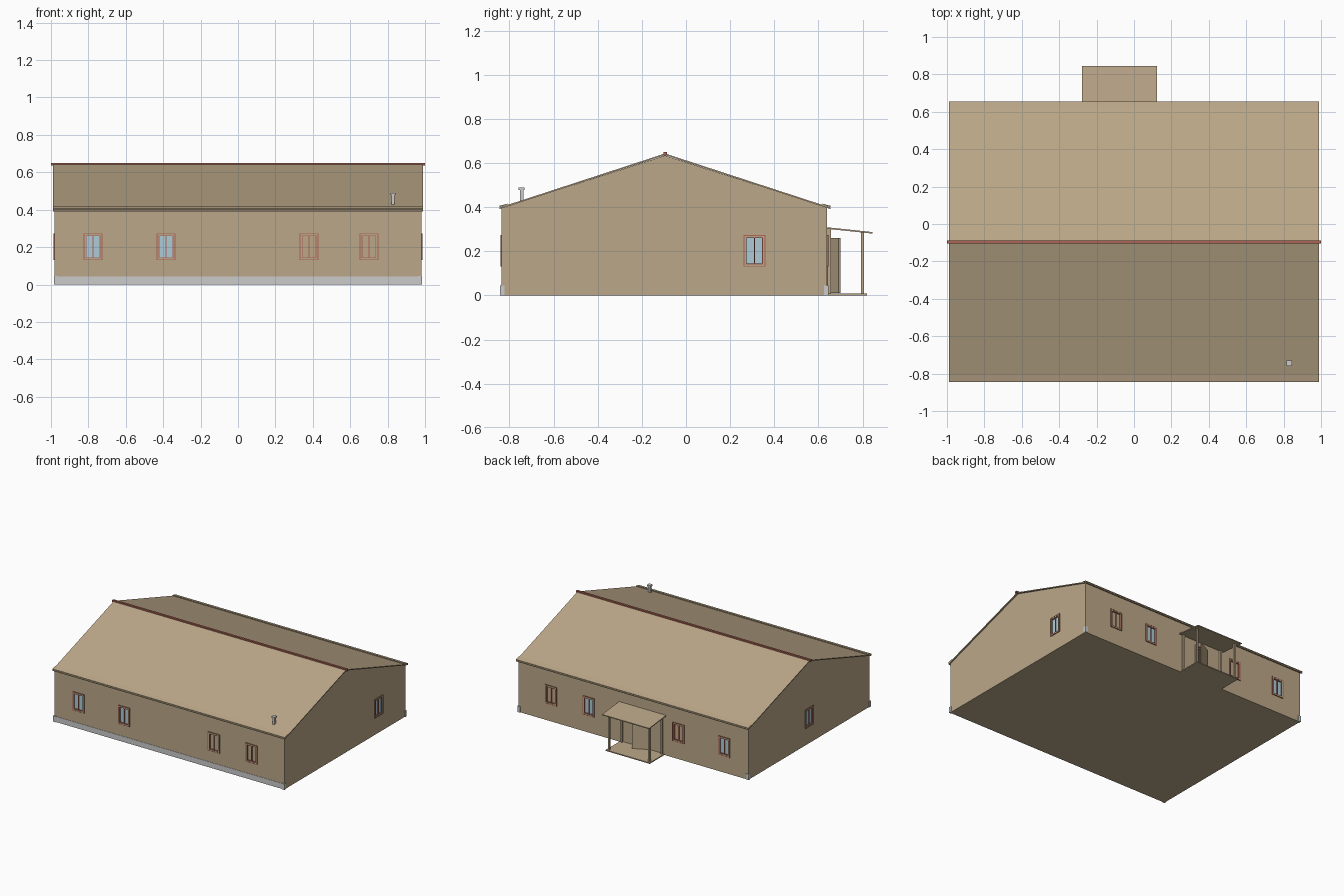
import bpy, bmesh, math
from mathutils import Matrix, Vector

if "Cube" in bpy.data.objects:
    bpy.data.objects.remove(bpy.data.objects["Cube"])


def material(name, rgb):
    m = bpy.data.materials.new(name)
    m.diffuse_color = (*rgb, 1)
    m.use_nodes = True
    m.node_tree.nodes["Principled BSDF"].inputs["Base Color"].default_value = m.diffuse_color
    return m


BEIGE = material("beige", (0.50, 0.39, 0.25))
RED = material("red trim", (0.42, 0.13, 0.09))
GLASS = material("glass", (0.42, 0.60, 0.68))


def finish(name, bm, mat=None, loc=(0, 0, 0), rot=0):
    bmesh.ops.recalc_face_normals(bm, faces=bm.faces)
    me = bpy.data.meshes.new(name)
    bm.to_mesh(me)
    bm.free()
    ob = bpy.data.objects.new(name, me)
    bpy.context.collection.objects.link(ob)
    ob.location, ob.rotation_euler.z = loc, rot
    if mat:
        me.materials.append(mat)
    return ob


def add_box(bm, b, matrix=None):
    x0, x1, y0, y1, z0, z1 = b
    m = Matrix.Translation(((x0 + x1) / 2, (y0 + y1) / 2, (z0 + z1) / 2)) @ \
        Matrix.Diagonal((x1 - x0, y1 - y0, z1 - z0, 1))
    bmesh.ops.create_cube(bm, size=1, matrix=(matrix or Matrix()) @ m)


def boxes(name, items, mat=None, loc=(0, 0, 0), rot=0):
    bm = bmesh.new()
    for b in items:
        add_box(bm, b)
    return finish(name, bm, mat, loc, rot)


def extrude_x(name, profile, x0, x1, mat=None):
    """Extrude a closed y-z profile along x."""
    bm = bmesh.new()
    f = bm.faces.new([bm.verts.new((x0, y, z)) for y, z in profile])
    g = bmesh.ops.extrude_face_region(bm, geom=[f])["geom"]
    bmesh.ops.translate(bm, vec=(x1 - x0, 0, 0),
                        verts=[v for v in g if isinstance(v, bmesh.types.BMVert)])
    return finish(name, bm, mat)


def ring(w, h, t, y0, y1):
    """Four bars of a rectangular frame, outer half sizes w and h."""
    return [(-w, -w + t, y0, y1, -h, h), (w - t, w, y0, y1, -h, h),
            (-w + t, w - t, y0, y1, h - t, h), (-w + t, w - t, y0, y1, -h, -h + t)]


def cut(ob, cutter):
    m = ob.modifiers.new("cut", "BOOLEAN")
    m.object, m.operation, m.solver = cutter, "DIFFERENCE", "EXACT"
    cutter.hide_render = True
    cutter.hide_viewport = True


XW, YF, YB, YR = 0.98, -0.835, 0.64, -0.095
SLOPE = 0.245 / 0.75
roof_z = lambda y: 0.64 - SLOPE * abs(y - YR)

# Hollow gabled walls
walls = extrude_x("walls", [(YF, 0), (YB, 0), (YB, roof_z(YB) - .003), (YR, .634),
                            (YF, roof_z(YF) - .003)], -XW, XW, BEIGE)
T = 0.02
inner = extrude_x("room_cutter", [(YF + T, .01), (YB - T, .01), (YB - T, roof_z(YB - T) - .012),
                                  (YR, .622), (YF + T, roof_z(YF + T) - .012)], -XW + T, XW - T)

# Window positions: wall point, rotation, clear glass or not
WIN = []
for x in (-0.775, -0.385, 0.38, 0.70):
    WIN.append(((x, YF, 0.202), 0, x < 0))
    WIN.append(((x, YB, 0.202), math.pi, x in (-0.775, 0.38)))
WIN += [((XW, 0.31, 0.202), math.pi / 2, True), ((-XW, -0.10, 0.202), -math.pi / 2, True)]

bm = bmesh.new()
for loc, rot, clear in WIN:
    add_box(bm, (-.042, .042, -.03, .03, -.064, .064),
            Matrix.Translation(loc) @ Matrix.Rotation(rot, 4, "Z"))
add_box(bm, (-.13, -.03, YB - .03, YB + .03, .01, .26))
openings = finish("opening_cutter", bm)
cut(walls, inner)
cut(walls, openings)

# Windows: red outer trim, beige casing, red sash with mullion, pane
for i, (loc, rot, clear) in enumerate(WIN):
    boxes(f"window_trim_{i}", ring(.050, .072, .004, -.006, .0), RED, loc, rot)
    boxes(f"window_casing_{i}", ring(.046, .068, .007, -.005, .016), BEIGE, loc, rot)
    boxes(f"window_sash_{i}", ring(.039, .061, .004, -.003, .012)
          + [(-.003, .003, -.002, .012, -.057, .057)], RED, loc, rot)
    boxes(f"window_pane_{i}", [(-.036, .036, .005, .008, -.058, .058)],
          GLASS if clear else BEIGE, loc, rot)

# Roof slopes, one chevron slab
y0, y1 = -0.845, 0.655
extrude_x("roof", [(y0, roof_z(y0) - .004), (YR, .636), (y1, roof_z(y1) - .004),
                   (y1, roof_z(y1) + .003), (YR, .643), (y0, roof_z(y0) + .003)], -.99, .99, BEIGE)
# Raised eave strips
for name, s in (("front_eave_strip", -1), ("back_eave_strip", 1)):
    a, b = YR + s * .75, YR + s * .713
    extrude_x(name, [(a, .400), (b, .410), (b, .416), (a, .406)], -.99, .99, BEIGE)
# Ridge cap
boxes("ridge_cap", [(-1, 1, YR - .008, YR + .008, .635, .650)], RED)

# Foundation: corner blocks and front plinth
boxes("corner_blocks", [(x - .011, x + .011, y - .01, y + .01, 0, .045)
                        for x in (-.974, .974) for y in (-.832, .636)])
boxes("front_plinth", [(-.964, .964, YF - .002, YF + .002, 0, .042)])

# Vent pipe with cap
boxes("vent_pipe", [(.822, .838, -.753, -.737, .42, .478)])
boxes("vent_cap", [(.816, .844, -.759, -.731, .478, .490)])

# Porch: floor, posts, sloping roof
boxes("porch_floor", [(-.265, .11, YB - .002, .82, 0, .008)], BEIGE)
boxes("porch_posts", [(x - .007, x + .007, y - .007, y + .007, .008, h)
                      for x in (-.248, .093) for y, h in ((.649, .300), (.80, .285))], BEIGE)
extrude_x("porch_roof", [(YB - .005, .302), (.845, .280), (.845, .287), (YB - .005, .309)],
          -.278, .122, BEIGE)

# Doorway trim and open door
boxes("door_trim", [(-.137, -.13, YB, YB + .006, .008, .267), (-.03, -.023, YB, YB + .006, .008, .267),
                    (-.13, -.03, YB, YB + .006, .26, .267)], RED)
boxes("door", [(0, .112, -.004, .004, .01, .26)], BEIGE, (-.129, .648, 0), math.radians(25))
